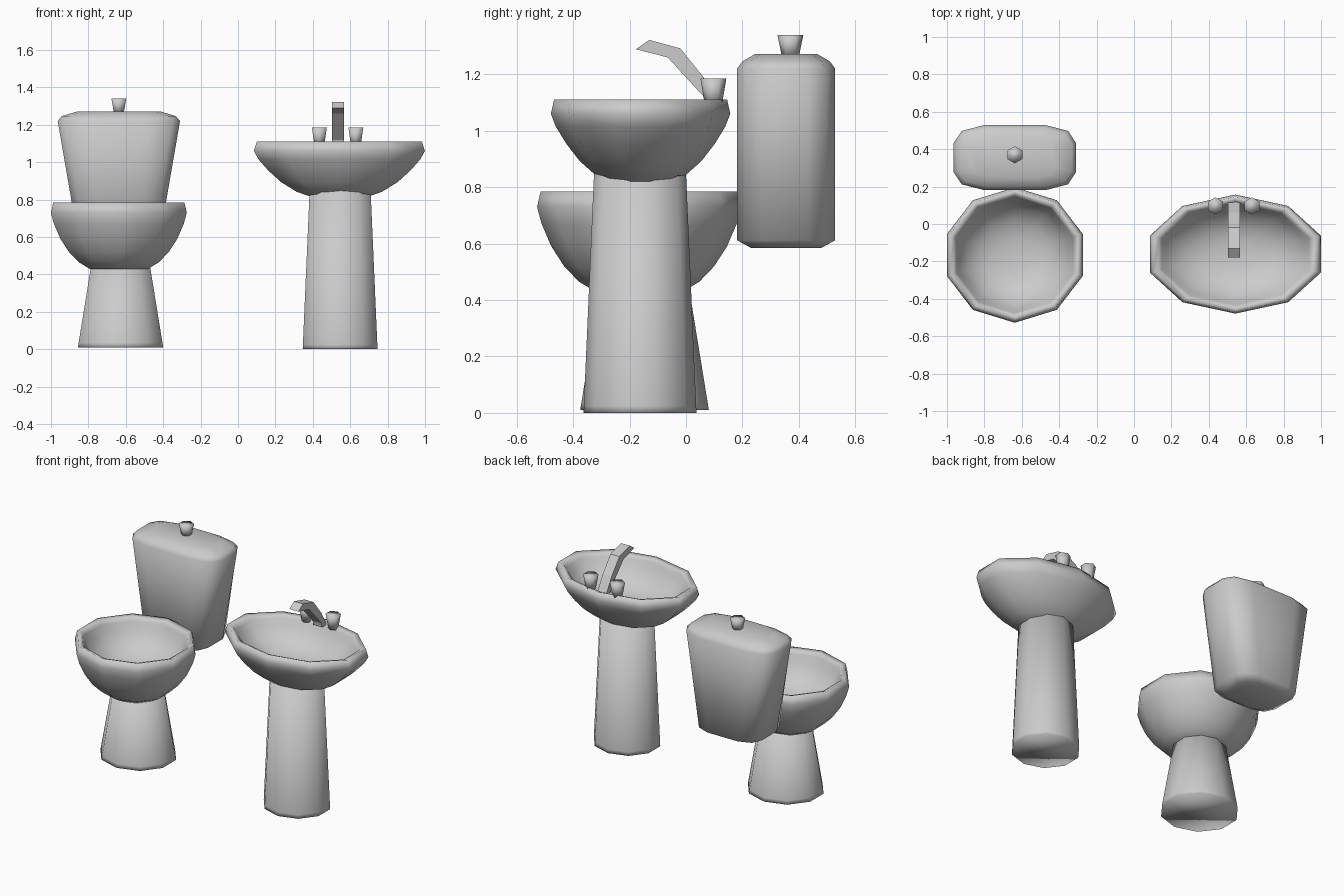
import bpy, bmesh, math

if "Cube" in bpy.data.objects:
    bpy.data.objects.remove(bpy.data.objects["Cube"])


def finish(name, bm, angle):
    bmesh.ops.recalc_face_normals(bm, faces=bm.faces)
    me = bpy.data.meshes.new(name)
    bm.to_mesh(me)
    bm.free()
    ob = bpy.data.objects.new(name, me)
    bpy.context.collection.objects.link(ob)
    bpy.ops.object.select_all(action='DESELECT')
    bpy.context.view_layer.objects.active = ob
    ob.select_set(True)
    if angle:
        bpy.ops.object.shade_smooth_by_angle(angle=math.radians(angle))
    return ob


def loft(name, outline, centre, rings, angle=180):
    """Stack scaled copies of an outline; each ring is (scale x, scale y, z)."""
    bm = bmesh.new()
    loops = [[bm.verts.new((centre[0] + x * sx, centre[1] + y * sy, z))
              for x, y in outline] for sx, sy, z in rings]
    n = len(outline)
    for a, b in zip(loops, loops[1:]):
        for i in range(n):
            j = (i + 1) % n
            bm.faces.new((a[i], a[j], b[j], b[i]))
    bm.faces.new(loops[0])
    bm.faces.new(loops[-1])
    return finish(name, bm, angle)


def polygon(n):
    # corners point along +y and -y
    return [(math.sin(2 * math.pi * i / n), math.cos(2 * math.pi * i / n))
            for i in range(n)]


def bowl(name, centre, rx, ry, profile):
    return loft(name, polygon(10), centre,
                [(f * rx, f * ry, z) for f, z in profile])


def pedestal(name, centre, rings):
    return loft(name, polygon(10), centre,
                [(r / 0.951, r, z) for r, z in rings])


def knob(name, x, y, z, h):
    return loft(name, polygon(6), (x, y),
                [(0.03, 0.03, z), (0.046, 0.046, z + h)])


# Toilet bowl: outside upward, over the rim, down the inside
bowl("toilet_bowl", (-0.637, -0.166), 0.382, 0.362, [
    (0.43, 0.43), (0.59, 0.465), (0.735, 0.52), (0.86, 0.59),
    (0.955, 0.67), (1, 0.73), (0.965, 0.785), (0.885, 0.775),
    (0.86, 0.755), (0.80, 0.71), (0.71, 0.65), (0.50, 0.595), (0.25, 0.57)])
pedestal("toilet_pedestal", (-0.628, -0.147),
         [(0.228, 0.01), (0.224, 0.035), (0.155, 0.46)])

# Cistern: rounded, widening upward
quarter = [(1, 0.45), (0.87, 0.82), (0.5, 1)]
half = quarter + [(-x, y) for x, y in reversed(quarter)]
rounded = half + [(-x, -y) for x, y in half]
loft("cistern", rounded, (-0.637, 0.355), [
    (0.16, 0.125, 0.585), (0.222, 0.174, 0.612), (0.327, 0.174, 1.22),
    (0.305, 0.155, 1.246), (0.22, 0.11, 1.272)])
knob("flush_knob", -0.637, 0.37, 1.262, 0.078)

# Basin and its pedestal
bowl("basin", (0.542, -0.161), 0.481, 0.318, [
    (0.32, 0.813), (0.50, 0.842), (0.68, 0.893), (0.83, 0.955),
    (0.945, 1.015), (1, 1.06), (0.965, 1.11), (0.885, 1.1),
    (0.86, 1.085), (0.80, 1.05), (0.71, 1.0), (0.48, 0.945), (0.25, 0.925)])
pedestal("basin_pedestal", (0.546, -0.163),
         [(0.2, 0), (0.199, 0.025), (0.163, 0.85)])

# Spout: bent side profile extruded across x
side = [(0.07, 1.09), (0.065, 1.118), (-0.065, 1.26), (-0.178, 1.289),
        (-0.13, 1.322), (-0.02, 1.292), (0.062, 1.19), (0.12, 1.09)]
bm = bmesh.new()
face = bm.faces.new([bm.verts.new((0.502, y, z)) for y, z in side])
ext = bmesh.ops.extrude_face_region(bm, geom=[face])
bmesh.ops.translate(bm, vec=(0.065, 0, 0),
                    verts=[v for v in ext["geom"] if isinstance(v, bmesh.types.BMVert)])
finish("spout", bm, 0)

# Taps either side of the spout
for label, x in (("left_tap", 0.435), ("right_tap", 0.63)):
    knob(label, x, 0.097, 1.09, 0.095)
